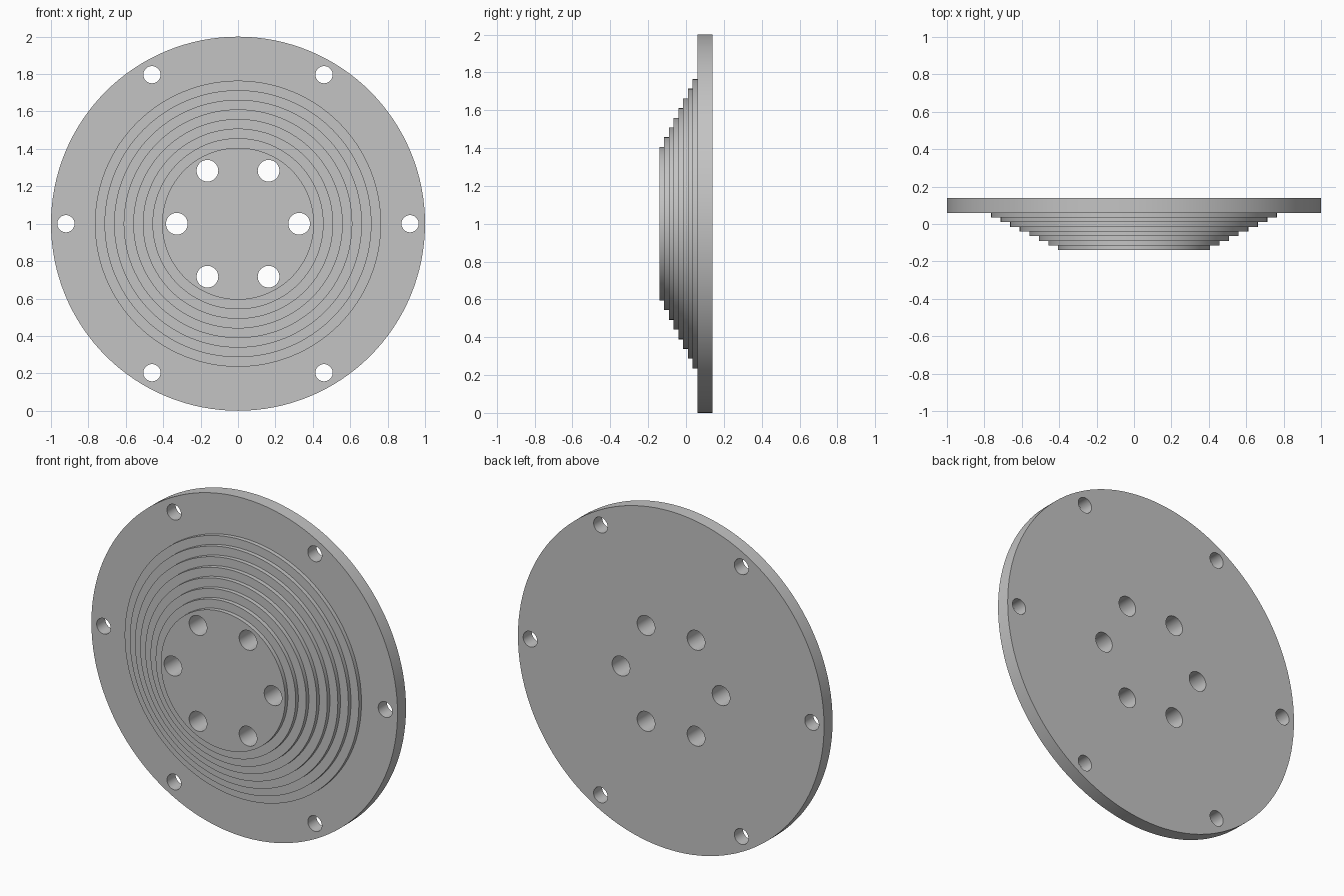
import bpy, bmesh
from math import cos, sin, pi, radians
from mathutils import Matrix, Vector

cube = bpy.data.objects.get("Cube")
if cube:
    bpy.data.objects.remove(cube, do_unlink=True)

CENTRE = Vector((0, 0, 1))
FRONT, SEAT, BACK = -0.14, 0.06, 0.14
STEPS, R_WIDE, R_NARROW = 8, 0.765, 0.406

grey = bpy.data.materials.new("plain grey")
grey.use_nodes = True
grey.diffuse_color = (0.55, 0.55, 0.55, 1)
grey.node_tree.nodes["Principled BSDF"].inputs["Base Color"].default_value = grey.diffuse_color


def make_object(name, bm):
    bmesh.ops.recalc_face_normals(bm, faces=bm.faces)
    mesh = bpy.data.meshes.new(name)
    bm.to_mesh(mesh)
    bm.free()
    mesh.materials.append(grey)
    obj = bpy.data.objects.new(name, mesh)
    bpy.context.collection.objects.link(obj)
    return obj


# Stepped flange: half profile (radius, y) turned around the y axis
profile = [(1, BACK), (1, SEAT)]
depth = (SEAT - FRONT) / STEPS
for i in range(STEPS):
    r = R_WIDE + (R_NARROW - R_WIDE) * i / (STEPS - 1)
    y = SEAT - i * depth
    profile += [(r, y), (r, y - depth)]

bm = bmesh.new()
verts = [bm.verts.new((r, y, 1)) for r, y in profile]
edges = [bm.edges.new(pair) for pair in zip(verts, verts[1:])]
bmesh.ops.spin(bm, geom=verts + edges, cent=CENTRE, axis=(0, 1, 0),
               angle=2 * pi, steps=128)
bmesh.ops.remove_doubles(bm, verts=bm.verts, dist=0.0001)
# Flat discs close the front and back
bmesh.ops.holes_fill(bm, edges=[e for e in bm.edges if e.is_boundary], sides=0)
flange = make_object("stepped_flange", bm)

# Two rings of six through holes
bm = bmesh.new()
for ring, radius in ((0.92, 0.046), (0.327, 0.058)):
    for k in range(6):
        a = k * pi / 3
        place = CENTRE + Vector((ring * cos(a), 0, ring * sin(a)))
        bmesh.ops.create_cone(bm, cap_ends=True, segments=40, radius1=radius,
                              radius2=radius, depth=1,
                              matrix=Matrix.Translation(place) @ Matrix.Rotation(pi / 2, 4, 'X'))
cutter = make_object("hole_cutter", bm)
cutter.hide_render = True

# Drill the holes and drop the cutter
drill = flange.modifiers.new("bolt holes", 'BOOLEAN')
drill.operation = 'DIFFERENCE'
drill.solver = 'EXACT'
drill.object = cutter
bpy.ops.object.select_all(action='DESELECT')
flange.select_set(True)
bpy.context.view_layer.objects.active = flange
bpy.ops.object.modifier_apply(modifier=drill.name)
bpy.data.objects.remove(cutter, do_unlink=True)
bpy.ops.object.shade_smooth_by_angle(angle=radians(30))
